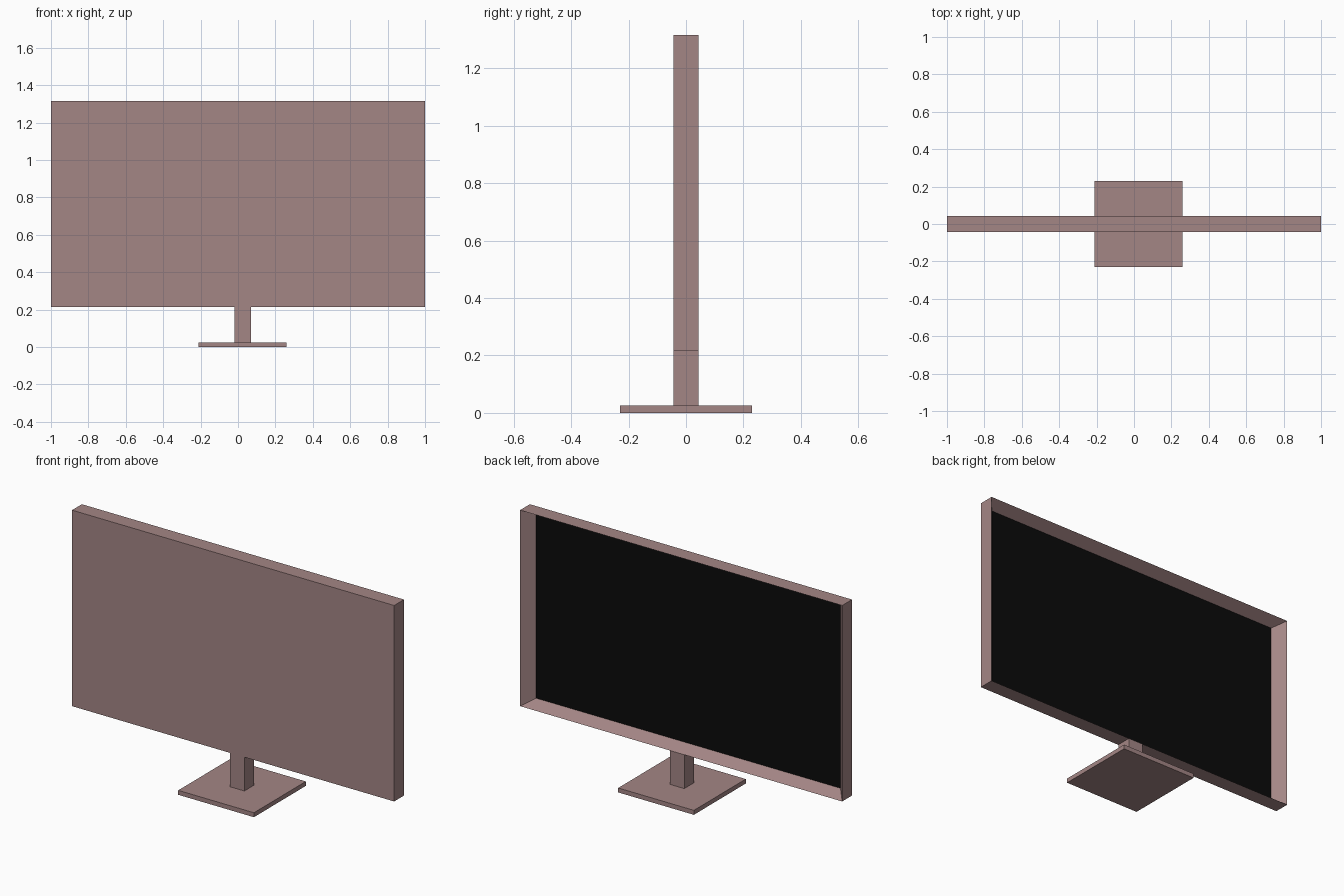
import bpy
import bmesh
from mathutils import Vector

if "Cube" in bpy.data.objects:
    bpy.data.objects.remove(bpy.data.objects["Cube"], do_unlink=True)


def material(name, color):
    mat = bpy.data.materials.new(name)
    mat.use_nodes = True
    mat.diffuse_color = color
    mat.node_tree.nodes["Principled BSDF"].inputs["Base Color"].default_value = color
    return mat


casing = material("dusty mauve", (0.37, 0.238, 0.235, 1))
glass = material("screen black", (0.003, 0.003, 0.003, 1))


def box(name, low, high, edit=None):
    """Box between two corners, with an optional edit of its mesh."""
    low, high = Vector(low), Vector(high)
    bm = bmesh.new()
    bmesh.ops.create_cube(bm, size=1)
    bmesh.ops.scale(bm, vec=high - low, verts=bm.verts)
    bmesh.ops.translate(bm, vec=(low + high) / 2, verts=bm.verts)
    if edit:
        edit(bm)
    mesh = bpy.data.meshes.new(name)
    bm.to_mesh(mesh)
    bm.free()
    mesh.materials.append(casing)
    mesh.materials.append(glass)
    obj = bpy.data.objects.new(name, mesh)
    bpy.context.collection.objects.link(obj)
    return obj


def sink_screen(bm):
    """Inset the rear face and push it in, leaving a sloped bezel."""
    rear = max(bm.faces, key=lambda f: f.calc_center_median().y)
    centre = rear.calc_center_median()
    bmesh.ops.inset_individual(bm, faces=[rear], thickness=0.03)
    for v in rear.verts:
        v.co.x = (1 - 0.055) * (1 if v.co.x > centre.x else -1)
        v.co.z = centre.z + (0.55 - 0.035) * (1 if v.co.z > centre.z else -1)
        v.co.y -= 0.064
    rear.material_index = 1


# Display panel with a recessed screen
box("display_panel", (-1, -0.0435, 0.215), (1, 0.0435, 1.315), sink_screen)

# Stand, slightly off centre
box("stand_neck", (-0.02, -0.0435, 0.025), (0.07, 0.0435, 0.215))
box("stand_base", (-0.21, -0.23, 0), (0.26, 0.23, 0.025))
